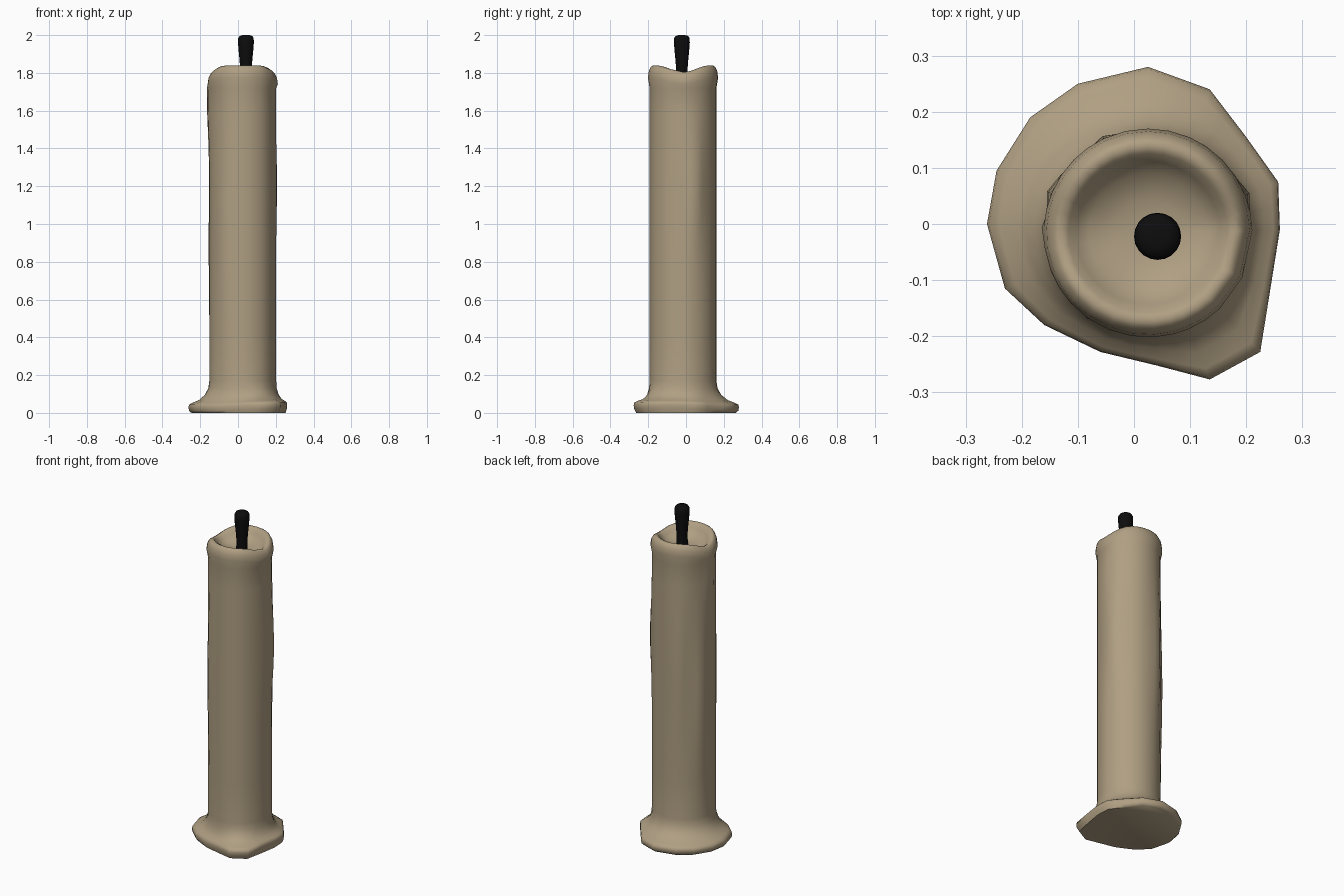
import bpy, bmesh, math
from mathutils import Vector

if "Cube" in bpy.data.objects:
    bpy.data.objects.remove(bpy.data.objects["Cube"])

CX, CY = 0.025, -0.016   # axis of the candle body


def material(name, rgb):
    m = bpy.data.materials.new(name)
    m.diffuse_color = (*rgb, 1)
    m.use_nodes = True
    m.node_tree.nodes["Principled BSDF"].inputs["Base Color"].default_value = m.diffuse_color
    return m


def loft(name, rings, mat, angle):
    """Skin a stack of closed rings and cap both ends."""
    bm = bmesh.new()
    loops = [[bm.verts.new(p) for p in ring] for ring in rings]
    n = len(loops[0])
    for a, b in zip(loops, loops[1:]):
        for i in range(n):
            j = (i + 1) % n
            bm.faces.new((a[i], a[j], b[j], b[i]))
    bm.faces.new(loops[0][::-1])
    bm.faces.new(loops[-1])
    bmesh.ops.recalc_face_normals(bm, faces=bm.faces)
    me = bpy.data.meshes.new(name)
    bm.to_mesh(me)
    bm.free()
    me.materials.append(mat)
    ob = bpy.data.objects.new(name, me)
    bpy.context.collection.objects.link(ob)
    bpy.ops.object.select_all(action='DESELECT')
    ob.select_set(True)
    bpy.context.view_layer.objects.active = ob
    bpy.ops.object.shade_smooth_by_angle(angle=math.radians(angle))
    return ob


wax = material("beige wax", (0.43, 0.345, 0.225))
black = material("black wick", (0.004, 0.004, 0.004))

# Irregular outline of the melted foot, counter-clockwise
foot = [(0.26, -0.01), (0.257, 0.075), (0.20, 0.155), (0.135, 0.24), (0.025, 0.28),
        (-0.10, 0.25), (-0.185, 0.19), (-0.245, 0.095), (-0.262, 0), (-0.23, -0.115),
        (-0.16, -0.18), (-0.06, -0.228), (0.04, -0.252), (0.135, -0.277), (0.225, -0.228)]
outline = []
for i, p in enumerate(foot):
    q = foot[(i + 1) % len(foot)]
    outline += [Vector(p), (Vector(p) + Vector(q)) / 2]
polar = []
for p in outline:
    d = p - Vector((CX, CY))
    polar.append((math.atan2(d.y, d.x), d.length))

# Wax runs on the side: direction, height, height spread, size
runs = [(22, 1.2, 0.25, 0.017), (156, 0.9, 0.4, 0.018), (114, 1.1, 0.4, 0.014),
        (180, 1.68, 0.25, 0.014), (235, 1.0, 0.5, 0.01)]


def bulge(a, z):
    total = 0
    for deg, h, spread, size in runs:
        d = (a - math.radians(deg) + math.pi) % (2 * math.pi) - math.pi
        total += size * math.exp(-(d / 0.22) ** 2 - ((z - h) / spread) ** 2)
    return total


def point(a, r, z):
    return (CX + r * math.cos(a), CY + r * math.sin(a), z)


R = 0.177
rings = []
# Foot flaring out of the body: height, blend towards the foot outline
for z, t in [(0.0, 0.86), (0.012, 0.98), (0.03, 1.0), (0.044, 0.97), (0.054, 0.8),
             (0.068, 0.5), (0.095, 0.22), (0.13, 0.05), (0.17, 0.0)]:
    rings.append([point(a, R + t * (r - R),
                        z + (0.014 * t * max(0, math.cos(a + 0.5)) if z > 0.01 else 0))
                  for a, r in polar])
# Straight shaft with wax runs
for k in range(11):
    z = 0.4 + 0.132 * k
    rings.append([point(a, R + bulge(a, z), z) for a, r in polar])
# Rounded rim, dipping at both sides, then the melted bowl: radius, drop, follow rim
for r0, drop, follow in [(0.186, 0.065, 1), (0.181, 0.03, 1), (0.170, 0.008, 1),
                         (0.157, 0, 1), (0.142, 0.008, 1), (0.128, 0.03, 0.8),
                         (0.105, 0.058, 0.4), (0.06, 0.078, 0), (0.02, 0.082, 0)]:
    rings.append([point(a, r0, 1.84 - drop - follow * 0.036 * math.cos(a) ** 6)
                  for a, r in polar])
loft("candle_wax", rings, wax, 60)

# Wick, widening to a rounded tip
wick = [(0.032, 1.74), (0.031, 1.83), (0.034, 1.87), (0.039, 1.92), (0.042, 1.96),
        (0.041, 1.983), (0.034, 1.995), (0.018, 2.0)]
loft("wick", [[(0.042 + r * math.cos(k * math.tau / 20),
                -0.022 + r * math.sin(k * math.tau / 20), z) for k in range(20)]
              for r, z in wick], black, 60)
